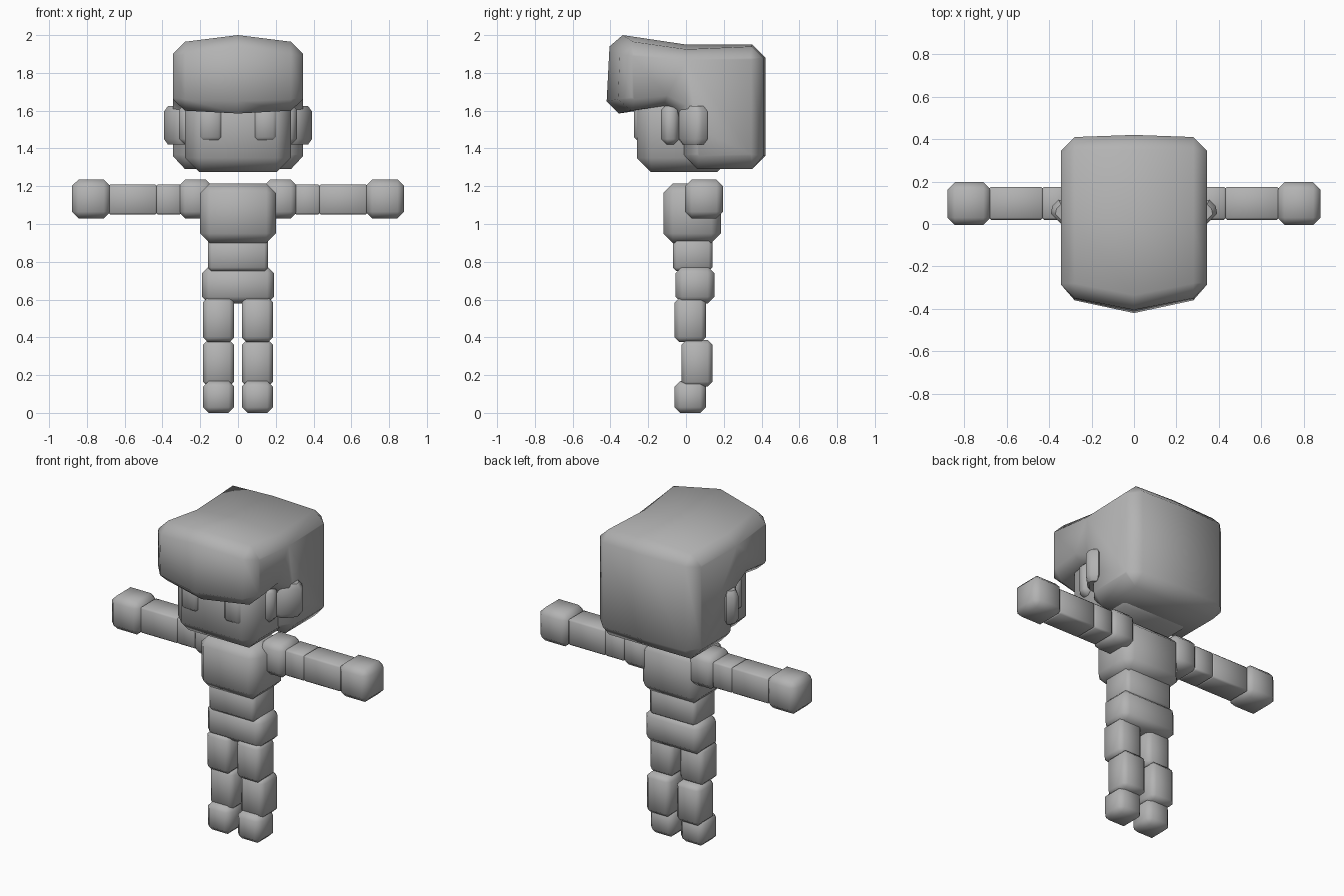
import bpy, bmesh

grey = bpy.data.materials.new("plain grey")
grey.diffuse_color = (0.45, 0.45, 0.45, 1)


def finish(bm, name, bevel=0.0, angle=50):
    """Chamfer, shade and link one part."""
    bmesh.ops.recalc_face_normals(bm, faces=bm.faces)
    if bevel:
        bmesh.ops.bevel(bm, geom=list(bm.edges), offset=bevel, segments=1,
                        affect='EDGES', clamp_overlap=True)
    mesh = bpy.data.meshes.new(name)
    bm.to_mesh(mesh)
    bm.free()
    mesh.materials.append(grey)
    obj = bpy.data.objects.new(name, mesh)
    bpy.context.collection.objects.link(obj)
    bpy.ops.object.select_all(action='DESELECT')
    obj.select_set(True)
    bpy.context.view_layer.objects.active = obj
    bpy.ops.object.shade_smooth_by_angle(angle=angle * 3.14159 / 180)
    return obj


def loft(name, loops, bevel=0.0):
    """Skin a row of matching vertex loops and cap both ends."""
    bm = bmesh.new()
    rows = [[bm.verts.new(p) for p in loop] for loop in loops]
    n = len(rows[0])
    for a, b in zip(rows, rows[1:]):
        for i in range(n):
            j = (i + 1) % n
            bm.faces.new((a[i], a[j], b[j], b[i]))
    bm.faces.new(rows[0])
    bm.faces.new(rows[-1])
    return finish(bm, name, bevel)


def box(name, x, y, z, bevel):
    """Chamfered box from its (min, max) extents."""
    loops = [[(x[0], y[0], h), (x[1], y[0], h), (x[1], y[1], h), (x[0], y[1], h)] for h in z]
    return loft(name, loops, bevel)


# Head and trunk
box("face", (-0.28, 0.28), (-0.26, 0.24), (1.275, 1.75), 0.075)
box("chest", (-0.20, 0.20), (-0.12, 0.185), (0.90, 1.215), 0.05)
box("waist", (-0.16, 0.16), (-0.07, 0.14), (0.75, 0.93), 0.02)
box("hips", (-0.19, 0.19), (-0.055, 0.15), (0.58, 0.775), 0.035)

# Hair: side profiles (y, z) at the middle, near the side and on the side
middle = [(-0.335, 2.0), (-0.405, 1.94), (-0.42, 1.65), (-0.355, 1.585), (-0.12, 1.62),
          (-0.06, 1.60), (-0.01, 1.50), (-0.01, 1.365), (0.06, 1.29), (0.35, 1.29),
          (0.42, 1.36), (0.42, 1.88), (0.35, 1.95), (0.0, 1.95)]
near = [(-0.28, 1.965), (-0.35, 1.90), (-0.36, 1.66), (-0.29, 1.60), (-0.12, 1.625),
        (-0.06, 1.60), (-0.01, 1.50), (-0.01, 1.365), (0.06, 1.29), (0.35, 1.29),
        (0.41, 1.36), (0.41, 1.88), (0.35, 1.94), (0.0, 1.925)]
side = [(-0.28, 1.90), (-0.285, 1.89), (-0.285, 1.67), (-0.275, 1.66), (-0.10, 1.68),
        (0.0, 1.63), (0.06, 1.50), (0.06, 1.37), (0.07, 1.36), (0.34, 1.36),
        (0.345, 1.37), (0.345, 1.87), (0.34, 1.88), (0.0, 1.87)]
slices = [(-0.345, side), (-0.28, near), (0, middle), (0.28, near), (0.345, side)]
loft("hair", [[(x, y, z) for y, z in prof] for x, prof in slices])

# Paired parts: name, x, y, z, chamfer
pairs = [
    ("eye", (0.075, 0.215), (-0.275, -0.20), (1.43, 1.65), 0.03),
    ("sideburn", (0.20, 0.312), (-0.13, -0.035), (1.42, 1.635), 0.03),
    ("shoulder", (0.135, 0.315), (-0.005, 0.19), (1.03, 1.235), 0.035),
    ("upper_arm", (0.30, 0.435), (0.02, 0.175), (1.05, 1.21), 0.01),
    ("forearm", (0.428, 0.685), (0.02, 0.175), (1.05, 1.21), 0.01),
    ("hand", (0.675, 0.88), (-0.005, 0.197), (1.03, 1.235), 0.035),
    ("thigh", (0.02, 0.185), (-0.06, 0.105), (0.375, 0.61), 0.025),
    ("shin", (0.02, 0.185), (-0.025, 0.14), (0.14, 0.385), 0.025),
    ("foot", (0.02, 0.185), (-0.06, 0.105), (0.0, 0.17), 0.03),
]
# Ear outline seen from above (x, y)
ear = [(0.26, -0.04), (0.31, -0.035), (0.392, 0.05), (0.385, 0.085), (0.355, 0.115), (0.26, 0.08)]

for s, label in ((-1, "left"), (1, "right")):
    for name, x, y, z, b in pairs:
        box(f"{label}_{name}", sorted((s * x[0], s * x[1])), y, z, b)
    # Ear: flared upright slab with narrowed ends
    cx, cy = 0.32, 0.04
    loops = []
    for h, k in ((1.42, 0.7), (1.45, 1), (1.595, 1), (1.625, 0.7)):
        loops.append([(s * (cx + (px - cx) * k), cy + (py - cy) * k, h) for px, py in ear])
    loft(f"{label}_ear", loops)
